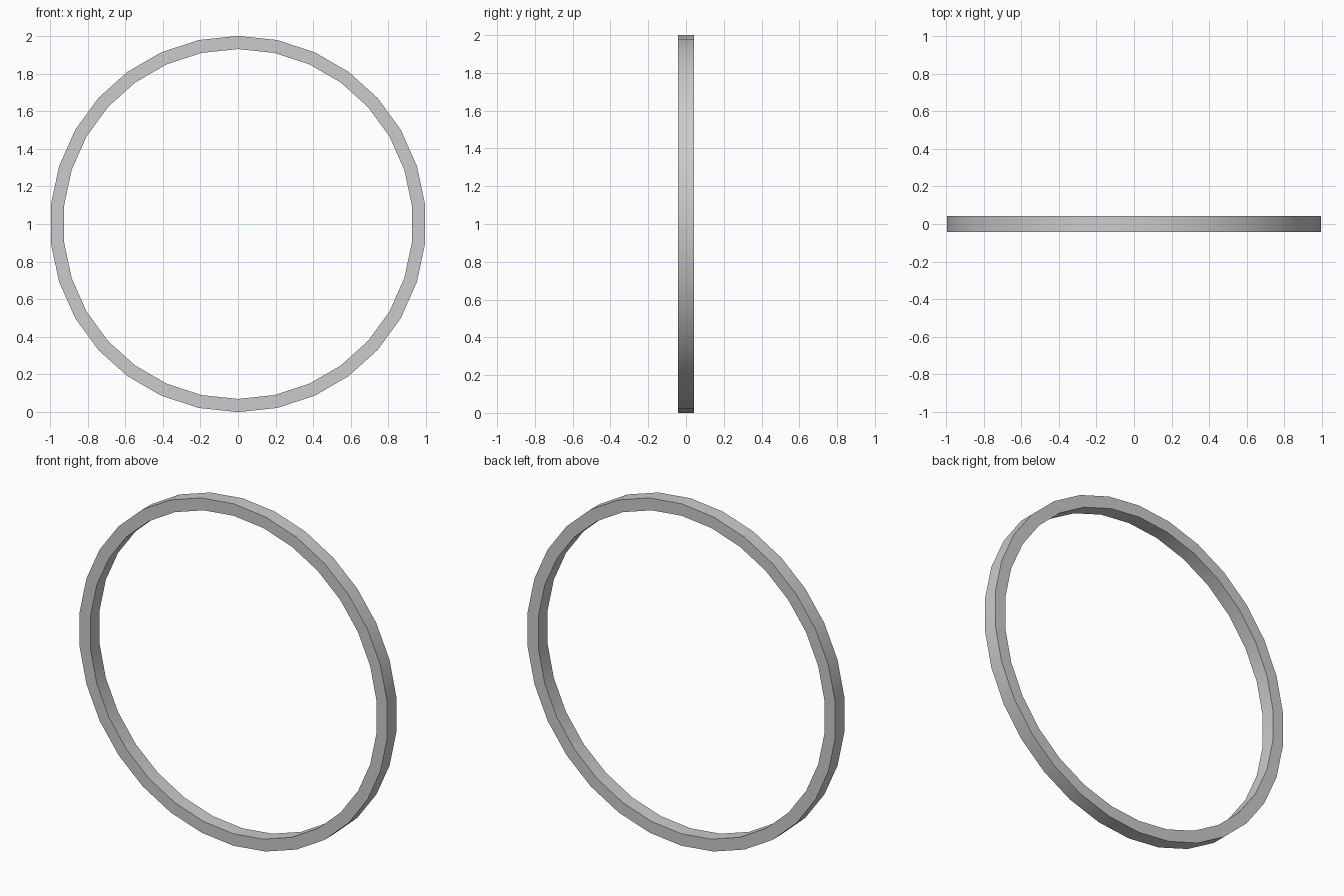
import bpy, bmesh
from math import sin, cos, tau

if "Cube" in bpy.data.objects:
    bpy.data.objects.remove(bpy.data.objects["Cube"])

SIDES, OUTER, INNER, HALF = 30, 1.0, 0.93, 0.042

# Flat hoop with a rectangular section, standing upright with a corner at the top
bm = bmesh.new()
section = [(OUTER, -HALF), (OUTER, HALF), (INNER, HALF), (INNER, -HALF)]
rings = [[bm.verts.new((r * sin(tau * i / SIDES), y, 1 + r * cos(tau * i / SIDES)))
          for r, y in section] for i in range(SIDES)]
for i, a in enumerate(rings):
    b = rings[(i + 1) % SIDES]
    for j in range(4):
        k = (j + 1) % 4
        bm.faces.new((a[j], a[k], b[k], b[j]))
bmesh.ops.recalc_face_normals(bm, faces=bm.faces)

mesh = bpy.data.meshes.new("hoop")
bm.to_mesh(mesh)
bm.free()
hoop = bpy.data.objects.new("hoop", mesh)
bpy.context.collection.objects.link(hoop)

# Smooth around the hoop, sharp at its four rims
bpy.context.view_layer.objects.active = hoop
hoop.select_set(True)
bpy.ops.object.shade_smooth_by_angle(angle=0.52)
